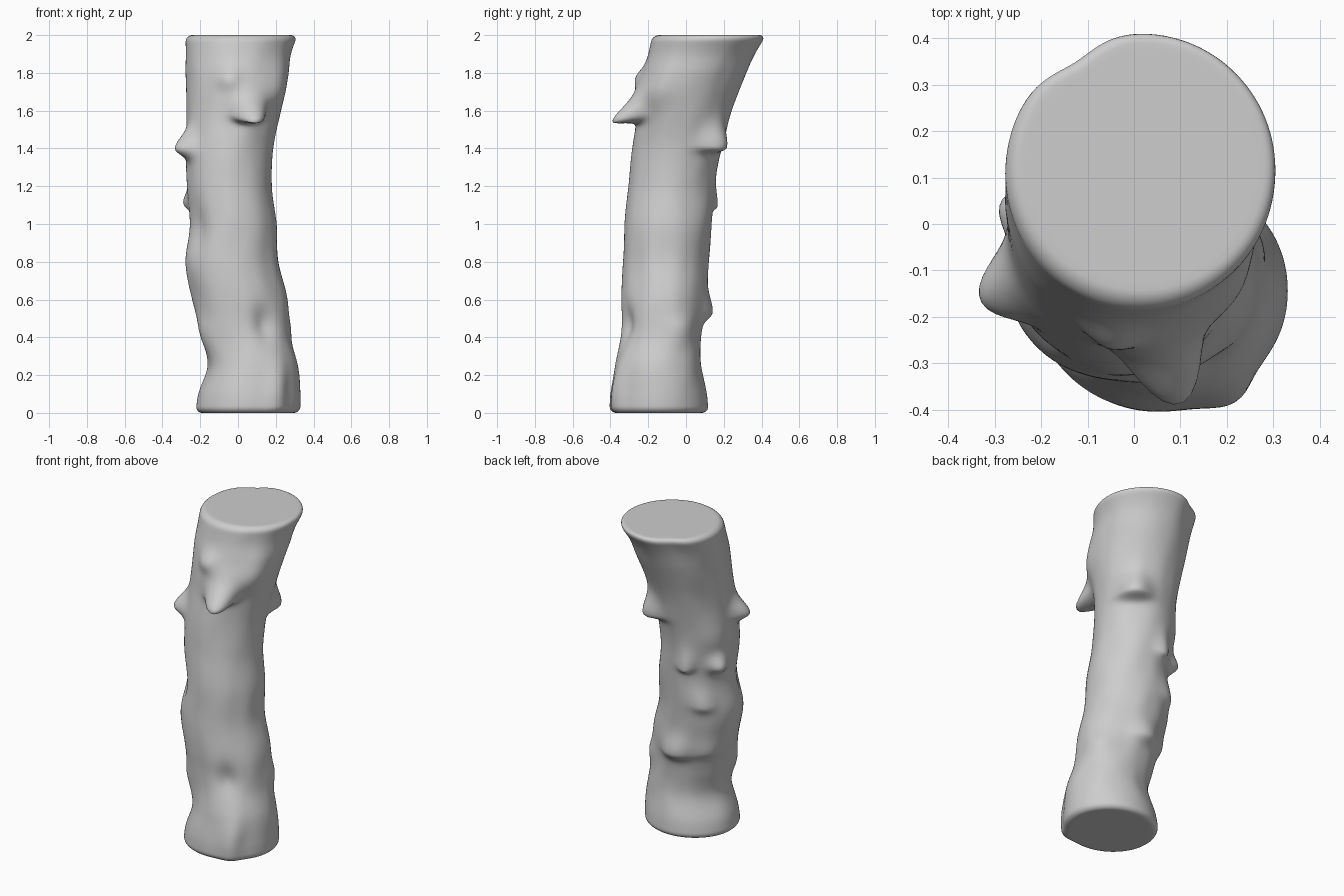
import bpy
import bmesh
import math
from mathutils import Vector, noise

if "Cube" in bpy.data.objects:
    bpy.data.objects.remove(bpy.data.objects["Cube"], do_unlink=True)

SIDES, RINGS, ROUND = 112, 170, 0.035

# Trunk outline: height, then right, left, front and back limits
STATIONS = [
    (0.0, -.225, .33, -.405, .12),
    (0.1, -.21, .33, -.40, .11),
    (0.25, -.16, .317, -.375, .08),
    (0.4, -.185, .28, -.345, .08),
    (0.6, -.24, .26, -.34, .105),
    (0.8, -.28, .215, -.335, .12),
    (1.0, -.255, .205, -.325, .135),
    (1.2, -.268, .18, -.305, .15),
    (1.4, -.27, .185, -.285, .19),
    (1.6, -.27, .225, -.255, .24),
    (1.8, -.275, .265, -.225, .32),
    (1.9, -.275, .28, -.2, .365),
    (2.0, -.278, .315, -.178, .425),
]

# Swellings: angle, height, bulge, half width, reach below, reach above, droop
BUMPS = [
    (-72, 1.585, .135, .065, .035, .065, .045),  # front branch stub
    (-70, 1.67, .035, .14, .08, .1, 0),         # flare above the stub
    (-35, 1.72, .025, .1, .1, .12, 0),
    (-98, 1.77, .035, .06, .06, .06, 0),
    (201, 1.41, .085, .065, .055, .08, .01),    # right knot
    (50, 1.42, .08, .085, .035, .1, .02),       # back left knot
    (152, 1.12, .055, .055, .05, .06, .01),     # paired back knots
    (150, 1.28, .015, .1, .1, .12, 0),
    (105, 1.12, .03, .05, .04, .09, .025),
    (125, .87, .025, .07, .05, .1, .01),
    (95, .54, .045, .08, .05, .1, .01),         # low ridge at the back
    (140, .55, .015, .07, .04, .08, .01),
    (30, .44, .025, .08, .1, .08, 0),
    (205, .42, .028, .1, .12, .1, 0),
    (-58, .1, .025, .06, .2, .15, 0),           # root corner
    (-62, .47, -.03, .065, .08, .09, 0),        # hollow in the front
    (215, .95, -.022, .08, .12, .12, 0),        # hollow on the right
    (122, 2, -.02, .08, .2, .2, 0),             # flat on the upper rim
]


def section(z):
    """Smoothly interpolated outline limits at a height."""
    i = max(k for k in range(len(STATIONS) - 1) if STATIONS[k][0] <= z)
    a, b = STATIONS[i], STATIONS[i + 1]
    before = STATIONS[max(i - 1, 0)]
    after = STATIONS[min(i + 2, len(STATIONS) - 1)]
    span = b[0] - a[0]
    t = (z - a[0]) / span
    limits = []
    for k in range(1, len(a)):
        slope_a = (b[k] - before[k]) / (b[0] - before[0]) * span
        slope_b = (after[k] - a[k]) / (after[0] - a[0]) * span
        limits.append((2*t**3 - 3*t**2 + 1) * a[k] + (t**3 - 2*t**2 + t) * slope_a
                      + (3*t**2 - 2*t**3) * b[k] + (t**3 - t**2) * slope_b)
    return limits


def bark_point(angle, z):
    """Point on the trunk, with knots, uneven bark and rounded rims."""
    right, left, front, back = section(z)
    center = Vector(((right + left) / 2, (front + back) / 2, z))
    out = Vector((math.cos(angle) * (left - right) / 2,
                  math.sin(angle) * (back - front) / 2, 0))
    radius = out.length
    push = drop = 0
    for degrees, height, bulge, width, below, above, droop in BUMPS:
        turn = math.remainder(angle - math.radians(degrees), math.tau)
        across = turn * radius / width
        rise = (z - height) / (above if z > height else below)
        weight = math.exp(-across**2 - rise**2)
        push += bulge * weight
        drop += droop * weight
    # Gentle lumps fade out near the cut ends
    edge = min(z, 2 - z)
    lump = noise.noise(Vector((out.x * 9, out.y * 9, z * 4)))
    push += .006 * lump * min(edge * 5, 1)
    if edge < ROUND:
        push -= ROUND - math.sqrt(max(ROUND**2 - (ROUND - edge)**2, 0))
    drop *= min(edge * 5, 1)
    return center + out.normalized() * (radius + push) - Vector((0, 0, drop))


# Heights: quarter-circle spacing at both rims, even spacing between
rim = [ROUND * (1 - math.cos(k / 6 * math.pi / 2)) for k in range(6)]
body = [ROUND + (2 - 2 * ROUND) * k / RINGS for k in range(RINGS + 1)]
heights = rim + body + [2 - h for h in reversed(rim)]

bm = bmesh.new()
loops = [[bm.verts.new(bark_point(math.tau * s / SIDES, z)) for s in range(SIDES)]
         for z in heights]


def inner_loop(loop, scale):
    """Shrunken copy of an end loop for the flat cut."""
    middle = sum((v.co for v in loop), Vector()) / SIDES
    return [bm.verts.new(middle + (v.co - middle) * scale) for v in loop]


loops.insert(0, inner_loop(loops[0], .94))
loops.append(inner_loop(loops[-1], .94))
for low, high in zip(loops, loops[1:]):
    for s in range(SIDES):
        n = (s + 1) % SIDES
        bm.faces.new((low[s], low[n], high[n], high[s]))
bm.faces.new(list(reversed(loops[0])))
bm.faces.new(loops[-1])
bmesh.ops.recalc_face_normals(bm, faces=bm.faces)

mesh = bpy.data.meshes.new("log")
bm.to_mesh(mesh)
bm.free()
log = bpy.data.objects.new("log", mesh)
bpy.context.collection.objects.link(log)

# Plain grey finish
grey = bpy.data.materials.new("mid grey")
grey.use_nodes = True
color = (.61, .61, .61, 1)
grey.diffuse_color = color
grey.node_tree.nodes["Principled BSDF"].inputs["Base Color"].default_value = color
mesh.materials.append(grey)

bpy.context.view_layer.objects.active = log
log.select_set(True)
bpy.ops.object.shade_smooth_by_angle(angle=math.radians(50))
